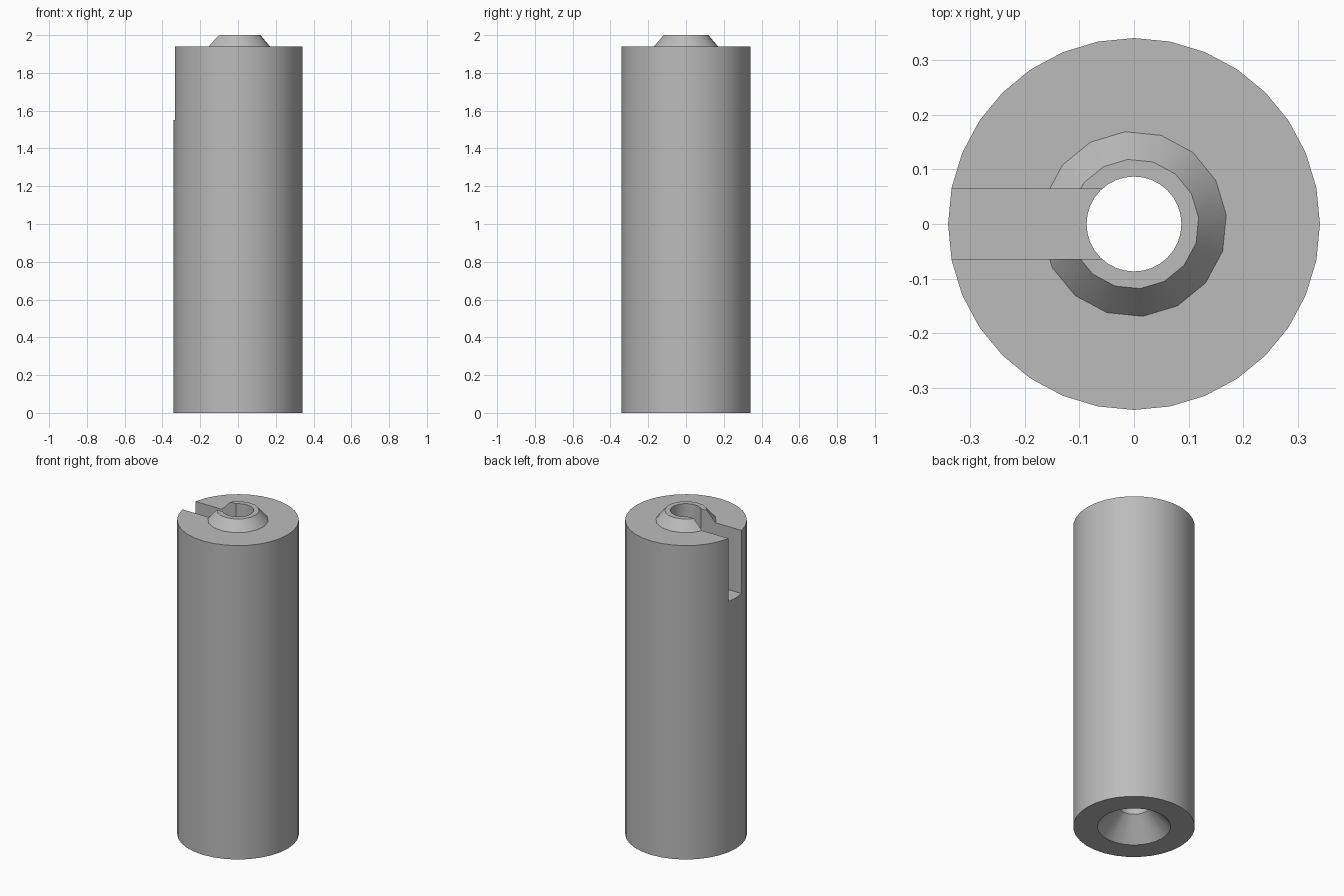
import bpy
import math

old = bpy.data.objects.get("Cube")
if old:
    bpy.data.objects.remove(old, do_unlink=True)

HEIGHT, SHOULDER = 2.0, 1.94
RADIUS, BORE = 0.341, 0.087

grey = bpy.data.materials.new("plain_grey")
grey.use_nodes = True
grey.diffuse_color = (0.5, 0.5, 0.5, 1)
grey.node_tree.nodes["Principled BSDF"].inputs["Base Color"].default_value = (0.5, 0.5, 0.5, 1)


def frustum(name, r_low, r_high, z_low, z_high, sides=32, turn=0.0):
    """Upright cone section with a vertex at the given angle from +x."""
    bpy.ops.mesh.primitive_cone_add(vertices=sides, radius1=r_low, radius2=r_high,
                                    depth=z_high - z_low,
                                    location=(0, 0, (z_low + z_high) / 2),
                                    rotation=(0, 0, math.radians(turn)))
    obj = bpy.context.object
    obj.name = name
    obj.data.materials.append(grey)
    return obj


def combine(target, tool, operation):
    """Apply a boolean and discard the tool."""
    mod = target.modifiers.new(operation.title(), "BOOLEAN")
    mod.operation, mod.solver, mod.object = operation, "EXACT", tool
    bpy.context.view_layer.objects.active = target
    bpy.ops.object.modifier_apply(modifier=mod.name)
    bpy.data.objects.remove(tool, do_unlink=True)


# Main body with the raised bevelled nose
body = frustum("slotted_sleeve", RADIUS, RADIUS, 0, SHOULDER)
slope = (0.17 - 0.119) / (HEIGHT - SHOULDER)
sink = 0.05
nose = frustum("nose", 0.17 + slope * sink, 0.119, SHOULDER - sink, HEIGHT, 16, 5.5)
combine(body, nose, "UNION")

# Through bore and the countersink under the base
combine(body, frustum("bore_cutter", BORE, BORE, -0.1, HEIGHT + 0.1), "DIFFERENCE")
slope = (0.205 - BORE) / 0.13
combine(body, frustum("countersink_cutter", 0.205 + slope * 0.05, BORE, -0.05, 0.13),
        "DIFFERENCE")

# Slot from the right side into the bore
bpy.ops.mesh.primitive_cube_add(size=1, location=(-0.25, 0, 1.85))
slot = bpy.context.object
slot.name = "slot_cutter"
slot.scale = (0.5, 0.128, 0.6)
slot.data.materials.append(grey)
combine(body, slot, "DIFFERENCE")

# Smooth the round walls, keep the rims crisp
bpy.ops.object.select_all(action="DESELECT")
body.select_set(True)
bpy.context.view_layer.objects.active = body
bpy.ops.object.shade_smooth_by_angle(angle=math.radians(30))
